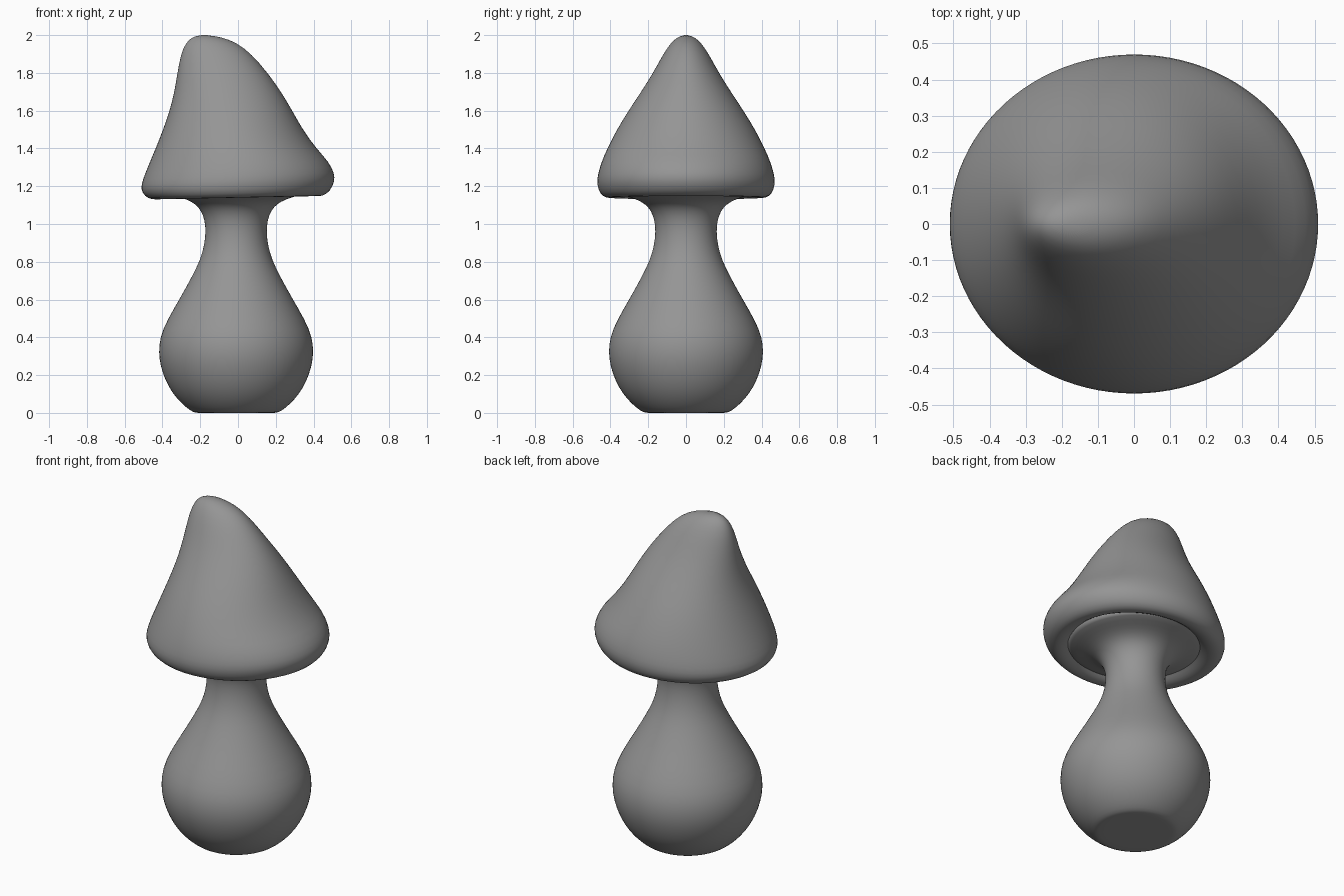
import bpy, bmesh
from math import cos, sin, pi

cube = bpy.data.objects.get("Cube")
if cube:
    bpy.data.objects.remove(cube)

SEGMENTS = 48

grey = bpy.data.materials.new("clay grey")
grey.use_nodes = True
colour = (0.3, 0.3, 0.3, 1)
grey.diffuse_color = colour
grey.node_tree.nodes["Principled BSDF"].inputs["Base Color"].default_value = colour


def loft(name, rings, start, end):
    """Skin oval rings (left x, right x, half depth, z, tilt) between two poles."""
    bm = bmesh.new()
    loops = []
    for left, right, depth, z, tilt in rings:
        middle, half = (left + right) / 2, (right - left) / 2
        loop = []
        for i in range(SEGMENTS):
            a = 2 * pi * i / SEGMENTS
            x = middle + half * cos(a)
            loop.append(bm.verts.new((x, depth * sin(a), z + tilt * x)))
        loops.append(loop)
    for lower, upper in zip(loops, loops[1:]):
        for i in range(SEGMENTS):
            j = (i + 1) % SEGMENTS
            bm.faces.new((lower[i], lower[j], upper[j], upper[i]))
    for point, loop in ((start, loops[0]), (end, loops[-1])):
        pole = bm.verts.new(point)
        for i in range(SEGMENTS):
            bm.faces.new((pole, loop[i], loop[(i + 1) % SEGMENTS]))
    bmesh.ops.recalc_face_normals(bm, faces=bm.faces)
    for face in bm.faces:
        face.smooth = True
    mesh = bpy.data.meshes.new(name)
    bm.to_mesh(mesh)
    bm.free()
    mesh.materials.append(grey)
    obj = bpy.data.objects.new(name, mesh)
    bpy.context.collection.objects.link(obj)
    smooth = obj.modifiers.new("Smooth", "SUBSURF")
    smooth.levels = smooth.render_levels = 1
    return obj


# Bulbous stem, flaring under the cap: (radius, height)
stem_profile = [
    (.19, 0), (.215, 0), (.24, .01), (.285, .045), (.335, .1), (.375, .17),
    (.402, .25), (.411, .32), (.404, .4), (.367, .49), (.29, .62), (.235, .72),
    (.19, .81), (.168, .89), (.161, .96), (.166, 1.02), (.185, 1.07),
    (.215, 1.105), (.26, 1.13), (.32, 1.148), (.385, 1.17), (.36, 1.2),
]
loft("stem", [(-r - .01, r - .01, r, z, 0) for r, z in stem_profile],
     (-.01, 0, 0), (-.01, 0, 1.2))

# Leaning pointed cap with a rolled rim, from the inside of the rim to the tip
cap_rings = [
    (-.20, .20, .20, 1.23, .02),
    (-.34, .34, .33, 1.19, .02),
    (-.375, .375, .355, 1.158, .02),
    (-.41, .41, .385, 1.14, .02),
    (-.455, .45, .425, 1.137, .02),
    (-.495, .49, .456, 1.16, .03),
    (-.517, .513, .472, 1.205, .04),
    (-.507, .512, .471, 1.25, .035),
    (-.475, .482, .452, 1.32, .02),
    (-.437, .415, .418, 1.4, 0),
    (-.397, .343, .367, 1.5, 0),
    (-.362, .288, .305, 1.6, 0),
    (-.337, .229, .238, 1.7, 0),
    (-.321, .158, .174, 1.8, 0),
    (-.303, .072, .121, 1.9, 0),
    (-.276, -.005, .08, 1.96, 0),
    (-.243, -.088, .045, 1.99, 0),
]
loft("cap", cap_rings, (0, 0, 1.24), (-.185, 0, 2.003))
